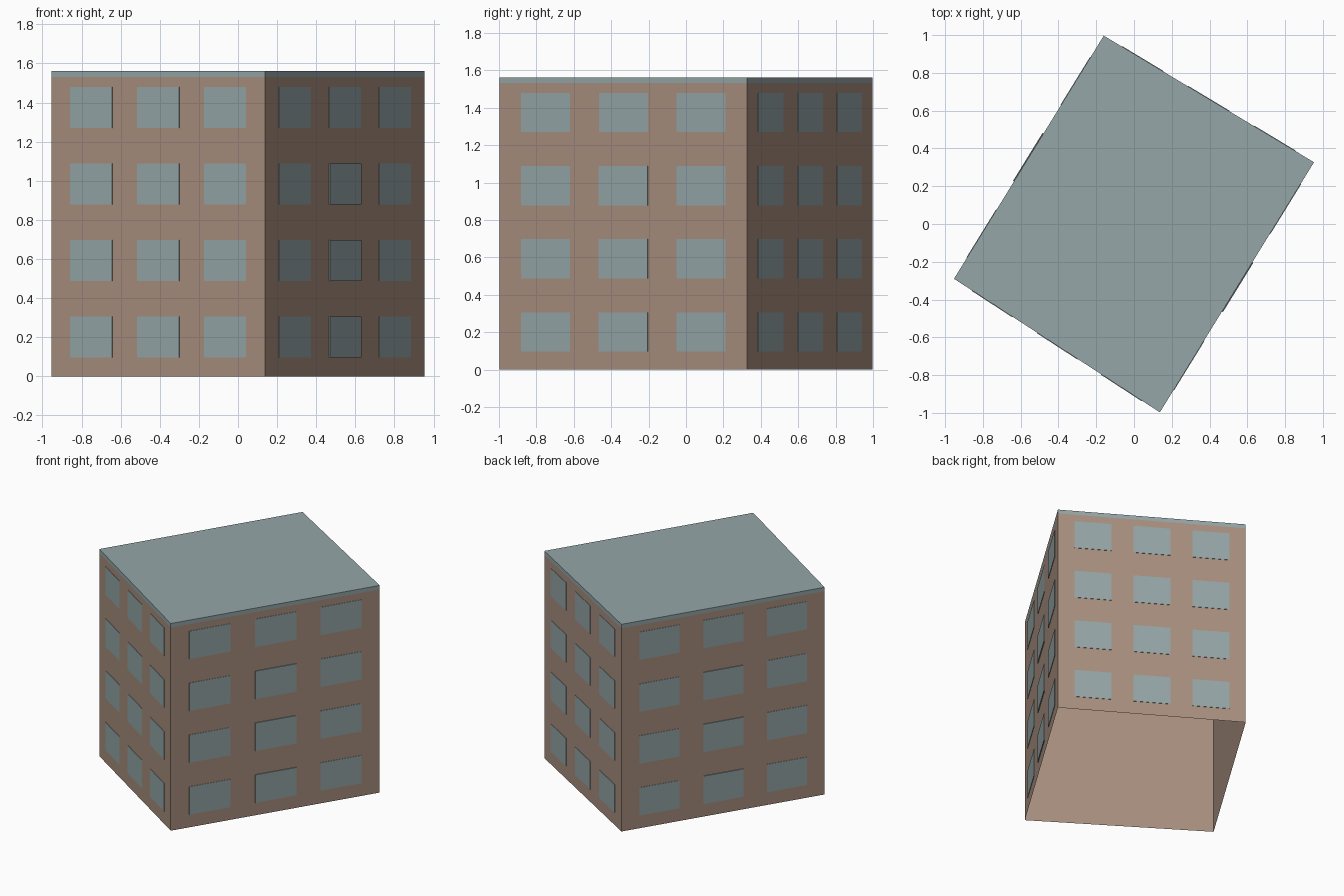
import bpy
from mathutils import Vector

cube = bpy.data.objects.get("Cube")
if cube:
    bpy.data.objects.remove(cube, do_unlink=True)


def make_material(name, rgb):
    mat = bpy.data.materials.new(name)
    mat.use_nodes = True
    color = (*rgb, 1)
    mat.diffuse_color = color
    mat.node_tree.nodes["Principled BSDF"].inputs["Base Color"].default_value = color
    return mat


def make_object(name, verts, faces, mat):
    mesh = bpy.data.meshes.new(name)
    mesh.from_pydata(verts, [], faces)
    mesh.materials.append(mat)
    obj = bpy.data.objects.new(name, mesh)
    bpy.context.collection.objects.link(obj)
    return obj


tan = make_material("tan wall", (0.39, 0.275, 0.21))
blue_grey = make_material("blue grey", (0.30, 0.38, 0.39))

# Footprint, counter-clockwise from the left-hand corner of the front wall
corners = [Vector(p) for p in ((-0.953, -0.29, 0), (0.137, -0.997, 0),
                               (0.953, 0.327, 0), (-0.16, 0.997, 0))]
EAVES, TOP = 1.532, 1.562
ring = [(i, (i + 1) % 4, (i + 1) % 4 + 4, i + 4) for i in range(4)]


def prism_points(low, high):
    return [c + Vector((0, 0, z)) for z in (low, high) for c in corners]


# Walls, open underneath, and the flush roof cap
make_object("walls", prism_points(0, EAVES), ring, tan)
make_object("roof", prism_points(EAVES, TOP), ring + [(4, 5, 6, 7)], blue_grey)

# Thin window plates: three columns on four floors of every wall
COLUMNS = (0.088, 0.403, 0.716)
WIDTH, HEIGHT, SILL, STOREY = 0.197, 0.21, 0.097, 0.391
box_faces = [(0, 1, 2, 3), (0, 4, 5, 1), (1, 5, 6, 2), (2, 6, 7, 3), (3, 7, 4, 0)]

for side, name in enumerate(("front", "left", "back", "right")):
    start, end = corners[side], corners[(side + 1) % 4]
    along = end - start
    outward = along.cross(Vector((0, 0, 1))).normalized()
    verts, faces = [], []
    for floor in range(4):
        z = SILL + floor * STOREY
        for col, u in enumerate(COLUMNS):
            # Middle windows of the long walls stand out a little further
            proud = 0.006 if side % 2 and col == 1 and floor < 3 else 0.003
            base = len(verts)
            for depth in (proud, 0):
                for a, h in ((u, z), (u + WIDTH, z),
                             (u + WIDTH, z + HEIGHT), (u, z + HEIGHT)):
                    verts.append(start + along * a + outward * depth + Vector((0, 0, h)))
            faces += [tuple(base + i for i in f) for f in box_faces]
    make_object(name + "_windows", verts, faces, blue_grey)
